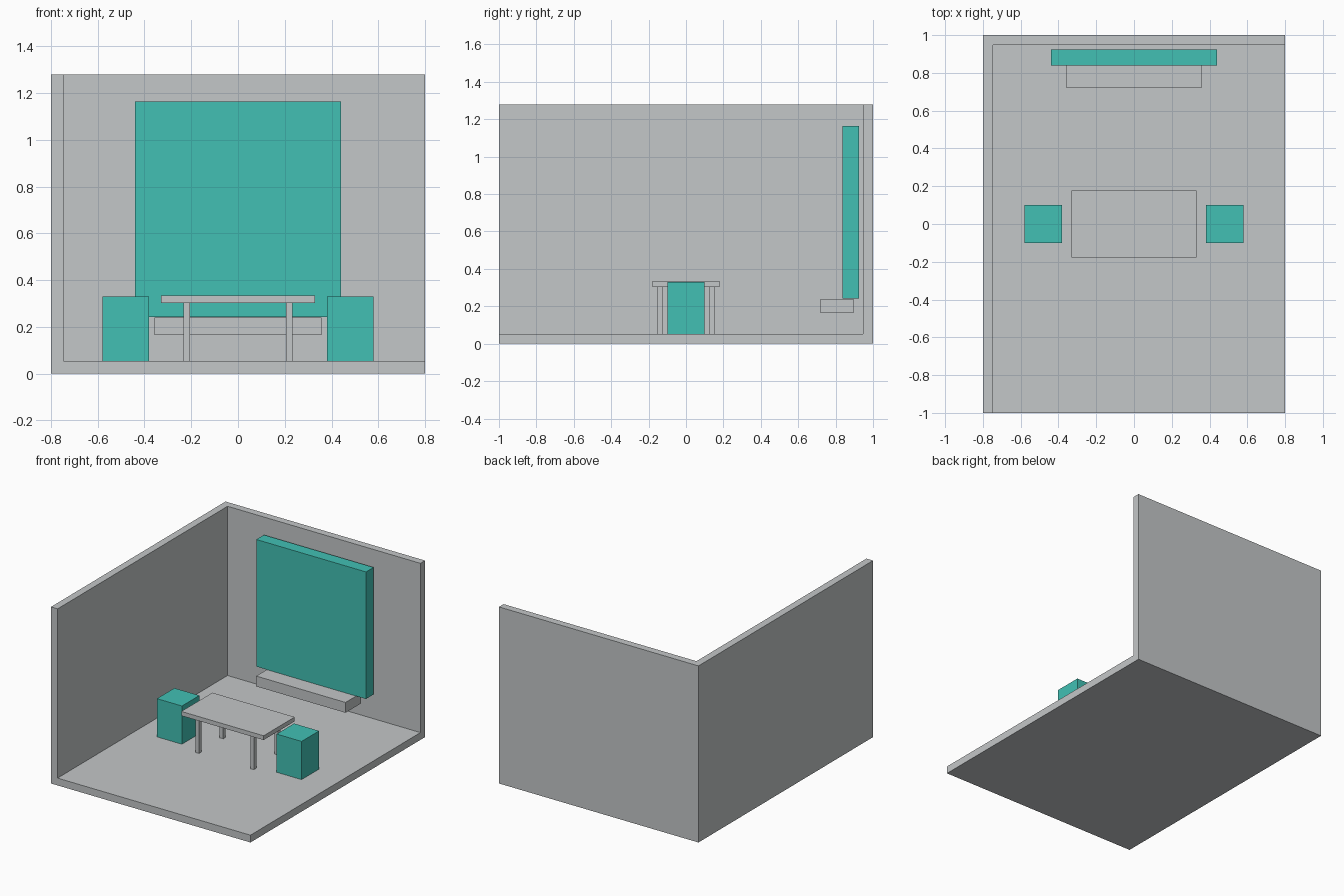
import bpy
import bmesh
from mathutils import Vector

default_cube = bpy.data.objects.get("Cube")
if default_cube:
    bpy.data.objects.remove(default_cube, do_unlink=True)


def make_material(name, colour):
    mat = bpy.data.materials.new(name)
    mat.use_nodes = True
    mat.diffuse_color = colour
    mat.node_tree.nodes["Principled BSDF"].inputs["Base Color"].default_value = colour
    return mat


grey = make_material("light_grey", (0.55, 0.57, 0.58, 1))
teal = make_material("teal", (0.054, 0.53, 0.456, 1))


def box(name, low, high, mat, open_sides=()):
    """Box between two corners, leaving out the sides that face open_sides."""
    low, high = Vector(low), Vector(high)
    centre = (low + high) / 2
    bm = bmesh.new()
    bmesh.ops.create_cube(bm, size=1)
    bmesh.ops.scale(bm, vec=high - low, verts=bm.verts)
    bm.normal_update()
    gone = [f for f in bm.faces if any(f.normal.dot(Vector(d)) > 0.9 for d in open_sides)]
    bmesh.ops.delete(bm, geom=gone, context="FACES")
    mesh = bpy.data.meshes.new(name)
    bm.to_mesh(mesh)
    bm.free()
    mesh.materials.append(mat)
    obj = bpy.data.objects.new(name, mesh)
    obj.location = centre
    bpy.context.collection.objects.link(obj)
    return obj


# Room shell: floor, back wall and right wall, thickened inwards
FLOOR = 0.053
room = box("room_shell", (-0.8, -1, 0), (0.8, 1, 1.28), grey,
           open_sides=[(0, 0, 1), (0, -1, 0), (1, 0, 0)])
shell = room.modifiers.new("thickness", "SOLIDIFY")
shell.thickness = FLOOR
shell.offset = -1
shell.use_even_offset = True

# Wall panel and the low shelf beneath it
box("wall_panel", (-0.44, 0.838, 0.242), (0.44, 0.925, 1.163), teal)
box("wall_shelf", (-0.358, 0.72, 0.165), (0.358, 0.895, 0.24), grey)

# Table
TABLE_UNDERSIDE = 0.303
box("table_top", (-0.33, -0.178, TABLE_UNDERSIDE), (0.33, 0.178, 0.334), grey)
LEG = 0.014
for side, x in (("right", -0.22), ("left", 0.22)):
    for end, y in (("front", -0.139), ("back", 0.139)):
        box(f"table_leg_{end}_{side}", (x - LEG, y - LEG, FLOOR),
            (x + LEG, y + LEG, TABLE_UNDERSIDE), grey)

# Block stools at both ends of the table
for side, x in (("right", -0.48), ("left", 0.48)):
    box(f"stool_{side}", (x - 0.1, -0.1, FLOOR), (x + 0.1, 0.1, 0.33), teal)
